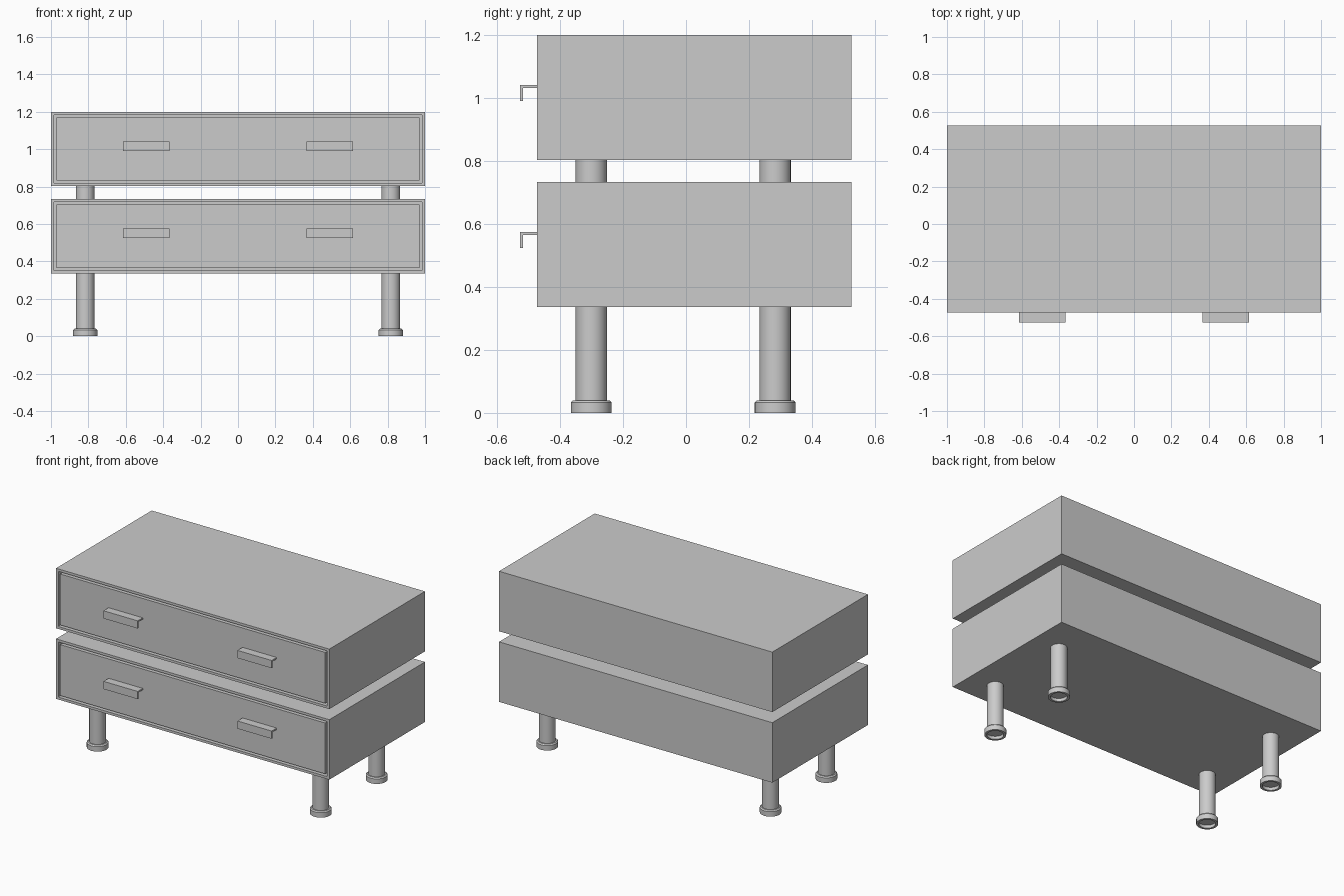
import bpy
import bmesh
import math

cube = bpy.data.objects.get("Cube")
if cube:
    bpy.data.objects.remove(cube, do_unlink=True)

grey = bpy.data.materials.new("plain grey")
grey.use_nodes = True
grey.diffuse_color = (0.6, 0.6, 0.6, 1)
grey.node_tree.nodes["Principled BSDF"].inputs["Base Color"].default_value = (0.6, 0.6, 0.6, 1)

FRONT, BACK = -0.474, 0.526
MARGIN, GAP, DEPTH = 0.023, 0.007, 0.04
HEIGHT = 0.397
LEVELS = {"lower": 0.336, "upper": 0.803}


def finish(name, bm):
    bmesh.ops.recalc_face_normals(bm, faces=bm.faces)
    mesh = bpy.data.meshes.new(name)
    bm.to_mesh(mesh)
    bm.free()
    mesh.materials.append(grey)
    obj = bpy.data.objects.new(name, mesh)
    bpy.context.collection.objects.link(obj)
    return obj


def box_mesh(lo, hi):
    bm = bmesh.new()
    bmesh.ops.create_cube(bm, size=1)
    for v in bm.verts:
        for i in range(3):
            v.co[i] = lo[i] if v.co[i] < 0 else hi[i]
    return bm


def case(name, z):
    # Box with a recess in the front for the drawer
    bm = box_mesh((-1, FRONT, z), (1, BACK, z + HEIGHT))
    bm.normal_update()
    face = min(bm.faces, key=lambda f: f.calc_center_median().y)
    bmesh.ops.inset_individual(bm, faces=[face], thickness=MARGIN)
    new = bmesh.ops.extrude_discrete_faces(bm, faces=[face])["faces"]
    for v in new[0].verts:
        v.co.y += DEPTH
    finish(name, bm)


def handle(name, x, z):
    # L-shaped pull: top plate and hanging lip
    y, t, h, w = FRONT - 0.053, 0.01, 0.051, 0.125
    profile = [(FRONT, h), (y, h), (y, 0), (y + t, 0), (y + t, h - t), (FRONT, h - t)]
    bm = bmesh.new()
    face = bm.faces.new([bm.verts.new((x - w, py, z + pz)) for py, pz in profile])
    new = bmesh.ops.extrude_face_region(bm, geom=[face])["geom"]
    for v in new:
        if isinstance(v, bmesh.types.BMVert):
            v.co.x += 2 * w
    finish(name, bm)


def turned(name, profile, x, y):
    # Round part spun from a radius and height profile
    bm = bmesh.new()
    verts = [bm.verts.new((r, 0, z)) for r, z in profile]
    edges = [bm.edges.new(pair) for pair in zip(verts, verts[1:])]
    bmesh.ops.spin(bm, geom=verts + edges, cent=(0, 0, 0), axis=(0, 0, 1),
                   angle=math.tau, steps=32)
    bmesh.ops.remove_doubles(bm, verts=bm.verts, dist=0.0001)
    obj = finish(name, bm)
    obj.location = (x, y, 0)
    bpy.ops.object.select_all(action="DESELECT")
    obj.select_set(True)
    bpy.context.view_layer.objects.active = obj
    bpy.ops.object.shade_smooth_by_angle(angle=math.radians(30))


# Drawer units
for level, z in LEVELS.items():
    case(level + "_case", z)
    edge = MARGIN + GAP
    finish(level + "_drawer_front", box_mesh(
        (edge - 1, FRONT, z + edge),
        (1 - edge, FRONT + DEPTH, z + HEIGHT - edge)))
    for side, x in (("left", 0.49), ("right", -0.49)):
        handle(f"{level}_{side}_handle", x, z + 0.188)

# Legs, spacers between the units and hollow feet
leg = [(0, 0.02), (0.05, 0.02), (0.05, LEVELS["lower"])]
spacer = [(0.05, LEVELS["lower"] + HEIGHT), (0.05, LEVELS["upper"])]
foot = [(0.05, 0.02), (0.05, 0), (0.065, 0), (0.065, 0.033), (0.058, 0.04), (0.05, 0.04)]
for side, x in (("left", 0.817), ("right", -0.817)):
    for end, y in (("front", -0.301), ("back", 0.283)):
        for part, profile in (("leg", leg), ("spacer", spacer), ("foot", foot)):
            turned(f"{end}_{side}_{part}", profile, x, y)
